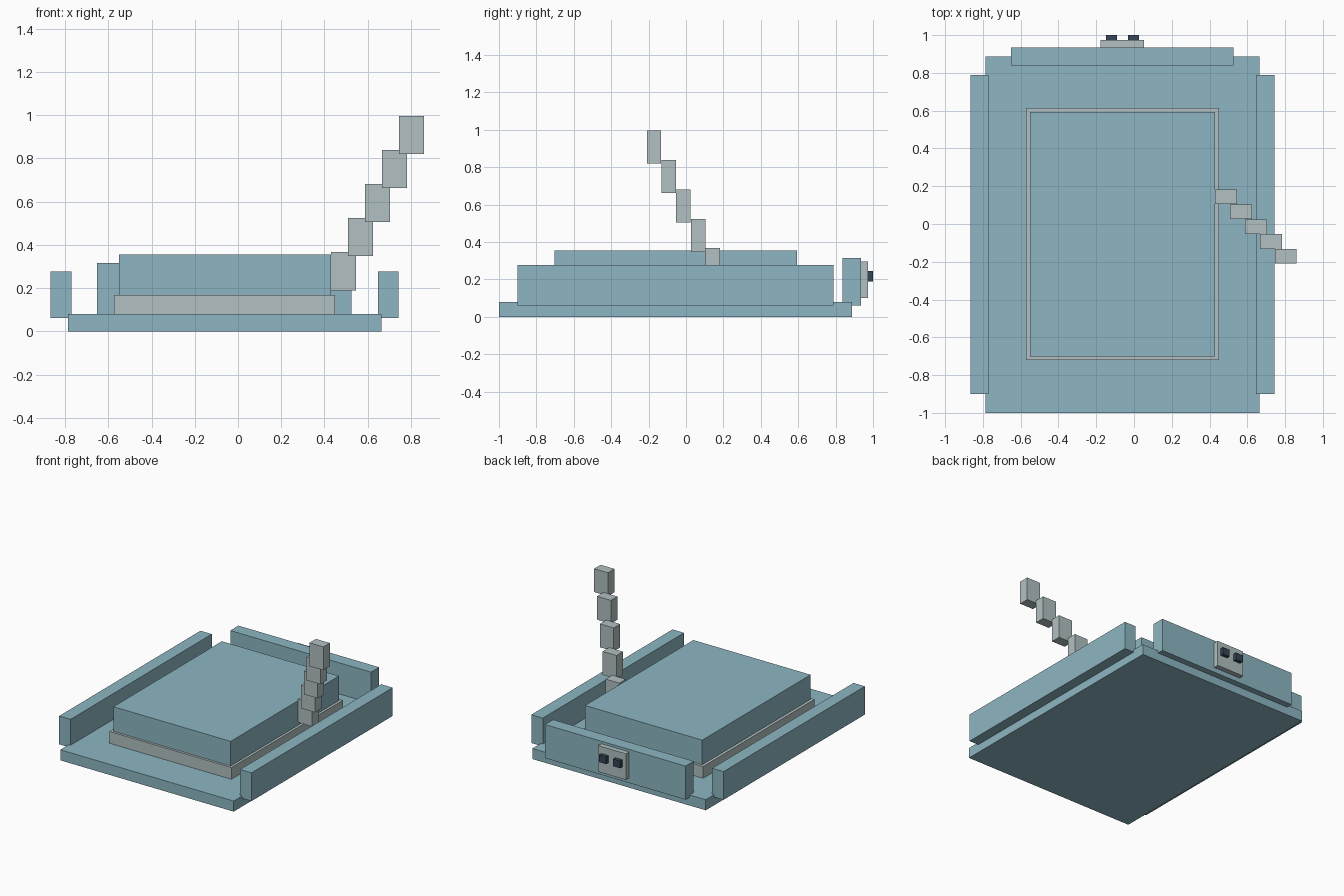
import bpy
import bmesh
from mathutils import Vector

cube = bpy.data.objects.get("Cube")
if cube:
    bpy.data.objects.remove(cube, do_unlink=True)


def make_material(name, rgb):
    mat = bpy.data.materials.new(name)
    mat.use_nodes = True
    color = (*rgb, 1.0)
    mat.diffuse_color = color
    mat.node_tree.nodes["Principled BSDF"].inputs["Base Color"].default_value = color
    return mat


teal = make_material("soft_teal", (0.27, 0.47, 0.54))
grey = make_material("pale_grey", (0.44, 0.53, 0.535))
dark = make_material("dark_slate", (0.035, 0.06, 0.09))


def box(name, x, y, z, mat):
    """Box spanning the given (min, max) range on each axis."""
    low, high = (Vector(corner) for corner in zip(x, y, z))
    bm = bmesh.new()
    bmesh.ops.create_cube(bm, size=1)
    bmesh.ops.scale(bm, vec=high - low, verts=bm.verts)
    mesh = bpy.data.meshes.new(name)
    bm.to_mesh(mesh)
    bm.free()
    mesh.materials.append(mat)
    obj = bpy.data.objects.new(name, mesh)
    obj.location = (low + high) / 2
    bpy.context.collection.objects.link(obj)
    return obj


# Base plate and the raised walls around it
box("base_plate", (-0.787, 0.664), (-1.0, 0.888), (0, 0.08), teal)
box("right_rail", (-0.866, -0.771), (-0.9, 0.788), (0.062, 0.276), teal)
box("left_rail", (0.647, 0.743), (-0.9, 0.788), (0.062, 0.276), teal)
box("back_wall", (-0.651, 0.526), (0.838, 0.935), (0.062, 0.316), teal)

# Central platform on its slightly wider footing
box("platform_footing", (-0.573, 0.449), (-0.72, 0.613), (0.08, 0.169), grey)
box("platform_block", (-0.551, 0.43), (-0.702, 0.593), (0.165, 0.355), teal)

# Leaning arm of stepped segments
for i in range(5):
    offset = Vector((0.0788, -0.0787, 0.1575)) * i
    x, y, z = Vector((0.43, 0.105, 0.19)) + offset
    box(f"arm_segment_{i + 1}", (x, x + 0.116), (y, y + 0.077), (z, z + 0.177), grey)

# Connector panel with two sockets on the back
box("connector_panel", (-0.178, 0.054), (0.935, 0.973), (0.1, 0.297), grey)
for side, x in (("right", -0.12), ("left", -0.002)):
    box(f"{side}_socket", (x - 0.029, x + 0.029), (0.97, 1.0), (0.19, 0.245), dark)
